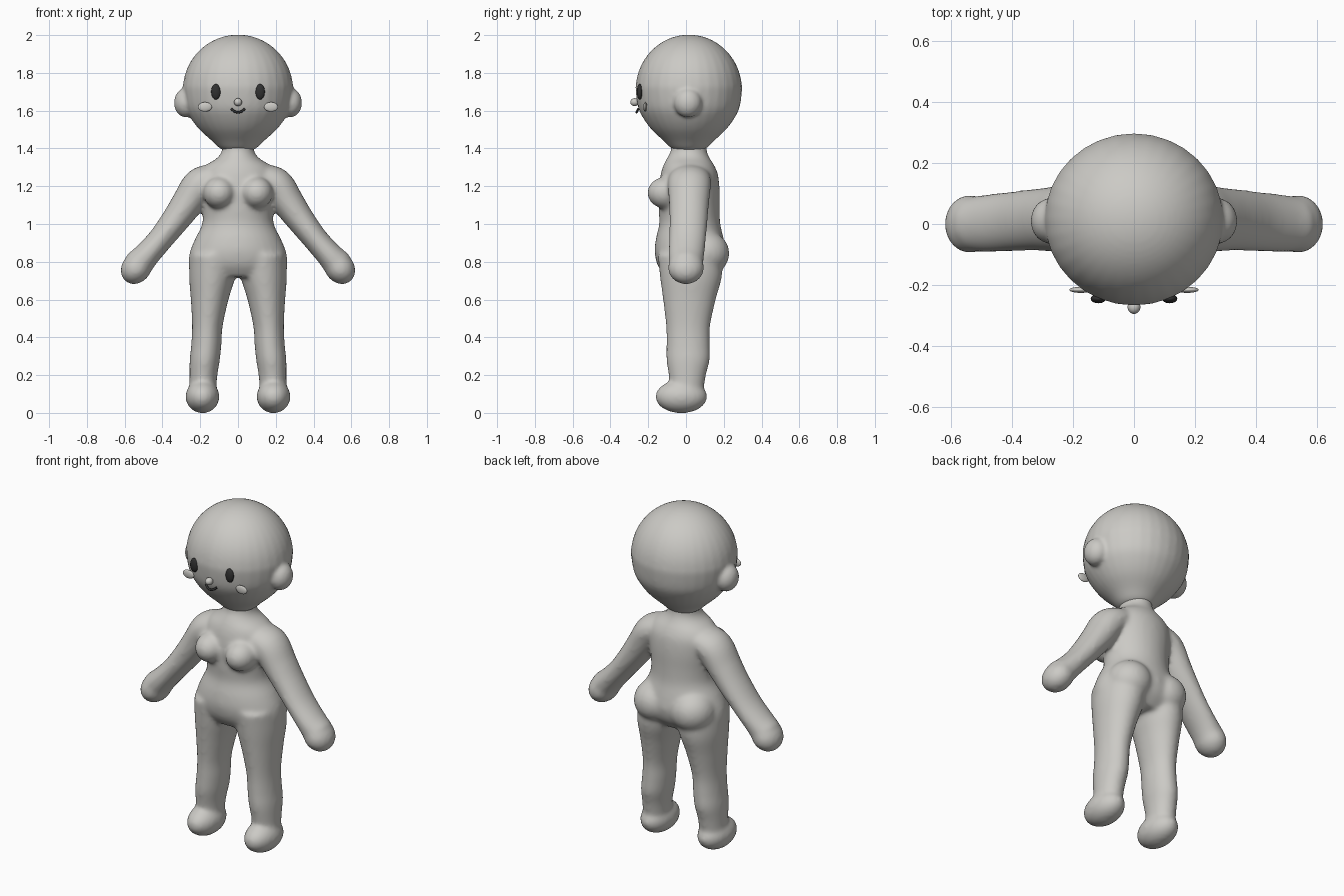
import bpy, bmesh, math
from mathutils import Vector, Matrix

if "Cube" in bpy.data.objects:
    bpy.data.objects.remove(bpy.data.objects["Cube"])


def material(name, rgb):
    m = bpy.data.materials.new(name)
    m.use_nodes = True
    m.diffuse_color = (*rgb, 1)
    m.node_tree.nodes["Principled BSDF"].inputs["Base Color"].default_value = (*rgb, 1)
    return m


CLAY = material("clay grey", (0.6, 0.59, 0.56))
DARK = material("dark grey", (0.03, 0.03, 0.03))


def spline(rows, steps=5):
    """Catmull-Rom through rows of numbers."""
    rows = [Vector(r) for r in rows]
    out = []
    for i in range(len(rows) - 1):
        a, b = rows[max(i - 1, 0)], rows[i]
        c, d = rows[i + 1], rows[min(i + 2, len(rows) - 1)]
        for k in range(steps):
            t = k / steps
            out.append(b + (c - a) * t / 2 + (a * 2 - b * 5 + c * 4 - d) * t * t / 2
                       + (b * 3 - a - c * 3 + d) * t ** 3 / 2)
    return out + [rows[-1]]


def skin(bm, rings):
    """Closed tube through rings of points."""
    loops = [[bm.verts.new(p) for p in ring] for ring in rings]
    n = len(loops[0])
    for lo, hi in zip(loops, loops[1:]):
        for i in range(n):
            bm.faces.new((lo[i], lo[(i + 1) % n], hi[(i + 1) % n], hi[i]))
    bm.faces.new(loops[0][::-1])
    bm.faces.new(loops[-1])


def upright(bm, rows, side=1):
    """Rows: z, centre x, half width, front y, back y."""
    rings = []
    for z, cx, w, front, back in spline(rows):
        rings.append([(side * cx + w * math.cos(a), (front + back) / 2 + (back - front) / 2 * math.sin(a), z)
                      for a in (math.tau * i / 32 for i in range(32))])
    skin(bm, rings)


def limb(bm, rows, side):
    """Rows: x, y, z, half thickness, half depth; sections follow the path."""
    path = spline(rows)
    rings = []
    for i, (x, y, z, thick, depth) in enumerate(path):
        p, q = path[max(i - 1, 0)], path[min(i + 1, len(path) - 1)]
        across = Vector((q[2] - p[2], 0, p[0] - q[0])).normalized()
        rings.append([(side * (x + across.x * thick * math.cos(a)), y + depth * math.sin(a),
                       z + across.z * thick * math.cos(a))
                      for a in (math.tau * j / 24 for j in range(24))])
    skin(bm, rings)


def ball(bm, centre, radii, turn=0):
    m = Matrix.Translation(centre) @ Matrix.Rotation(turn, 4, 'Y') @ Matrix.Diagonal((*radii, 1))
    bmesh.ops.create_uvsphere(bm, u_segments=32, v_segments=20, radius=1, matrix=m)


def finish(name, bm, mat, voxel=0, rounds=0):
    bmesh.ops.recalc_face_normals(bm, faces=bm.faces)
    for f in bm.faces:
        f.smooth = True
    me = bpy.data.meshes.new(name)
    bm.to_mesh(me)
    bm.free()
    me.materials.append(mat)
    ob = bpy.data.objects.new(name, me)
    bpy.context.collection.objects.link(ob)
    if voxel:
        r = ob.modifiers.new("Fuse", 'REMESH')
        r.mode, r.voxel_size, r.use_smooth_shade = 'VOXEL', voxel, True
        s = ob.modifiers.new("Blend", 'SMOOTH')
        s.factor, s.iterations = 0.5, rounds
    return ob


# Body: torso, limbs, hands and feet fused into one skin
bm = bmesh.new()
upright(bm, [
    (1.45, 0, .085, -.08, .11), (1.39, 0, .085, -.08, .11), (1.35, 0, .11, -.1, .125),
    (1.31, 0, .17, -.12, .15), (1.26, 0, .2, -.135, .17), (1.18, 0, .2, -.145, .178),
    (1.08, 0, .188, -.145, .178), (1.0, 0, .19, -.142, .182), (.92, 0, .228, -.16, .2),
    (.85, 0, .256, -.166, .21), (.78, 0, .262, -.15, .19), (.72, 0, .24, -.11, .14)])
for s in (-1, 1):
    ball(bm, (s * .1, -.105, 1.165), (.085, .1, .085))         # chest
    ball(bm, (s * .12, .1, .845), (.125, .13, .12))            # seat
    upright(bm, [
        (.84, .13, .125, -.15, .19), (.72, .137, .122, -.138, .19), (.6, .15, .1, -.122, .158),
        (.46, .162, .081, -.106, .128), (.36, .168, .08, -.104, .126), (.28, .176, .08, -.104, .126),
        (.2, .183, .074, -.092, .106), (.1, .187, .07, -.08, .09)], s)
    ball(bm, (s * .188, -.025, .086), (.09, .138, .088))       # foot
    limb(bm, [
        (.12, .02, 1.25, .07, .11), (.2, .018, 1.21, .09, .115), (.265, .016, 1.115, .085, .107),
        (.325, .014, 1.03, .076, .102), (.41, .008, .92, .067, .098), (.485, .002, .835, .07, .095),
        (.53, 0, .785, .08, .09)], s)
    ball(bm, (s * .538, 0, .768), (.078, .096, .092), s * -.65)  # hand
finish("body", bm, CLAY, .011, 14)

# Head with ears
bm = bmesh.new()
HEAD_Y = .015
rows = [(1.385, .06), (1.4, .095), (1.44, .138), (1.5, .204), (1.56, .25), (1.62, .279)]
rows += [(1.71 + .292 * math.sin(a), .292 * math.cos(a)) for a in (math.radians(d) for d in range(0, 90, 8))]
rows.append((2.002, .01))
upright(bm, [(z, 0, r, HEAD_Y - r * .965, HEAD_Y + r * .965) for z, r in rows])
for s in (-1, 1):
    ball(bm, (s * .275, .01, 1.642), (.064, .074, .078))
finish("head", bm, CLAY, .01, 6)

# Face details
for s, side in ((-1, "right"), (1, "left")):
    bm = bmesh.new()
    ball(bm, (s * .117, -.245, 1.7), (.025, .015, .041))
    finish(side + "_eye", bm, DARK)
    bm = bmesh.new()
    ball(bm, (s * .175, -.216, 1.62), (.037, .01, .025))
    finish(side + "_cheek", bm, CLAY)
bm = bmesh.new()
ball(bm, (0, -.272, 1.645), (.021, .023, .021))
finish("nose", bm, CLAY)

# Mouth: small curved tube
curve = bpy.data.curves.new("mouth", 'CURVE')
curve.dimensions = '3D'
curve.bevel_depth, curve.bevel_resolution, curve.use_fill_caps = .006, 3, True
line = curve.splines.new('POLY')
line.points.add(12)
for i, p in enumerate(line.points):
    t = i / 6 - 1
    p.co = (.035 * t, -.262 + .01 * t * t, 1.591 + .018 * t * t, 1)
curve.materials.append(DARK)
bpy.context.collection.objects.link(bpy.data.objects.new("mouth", curve))
